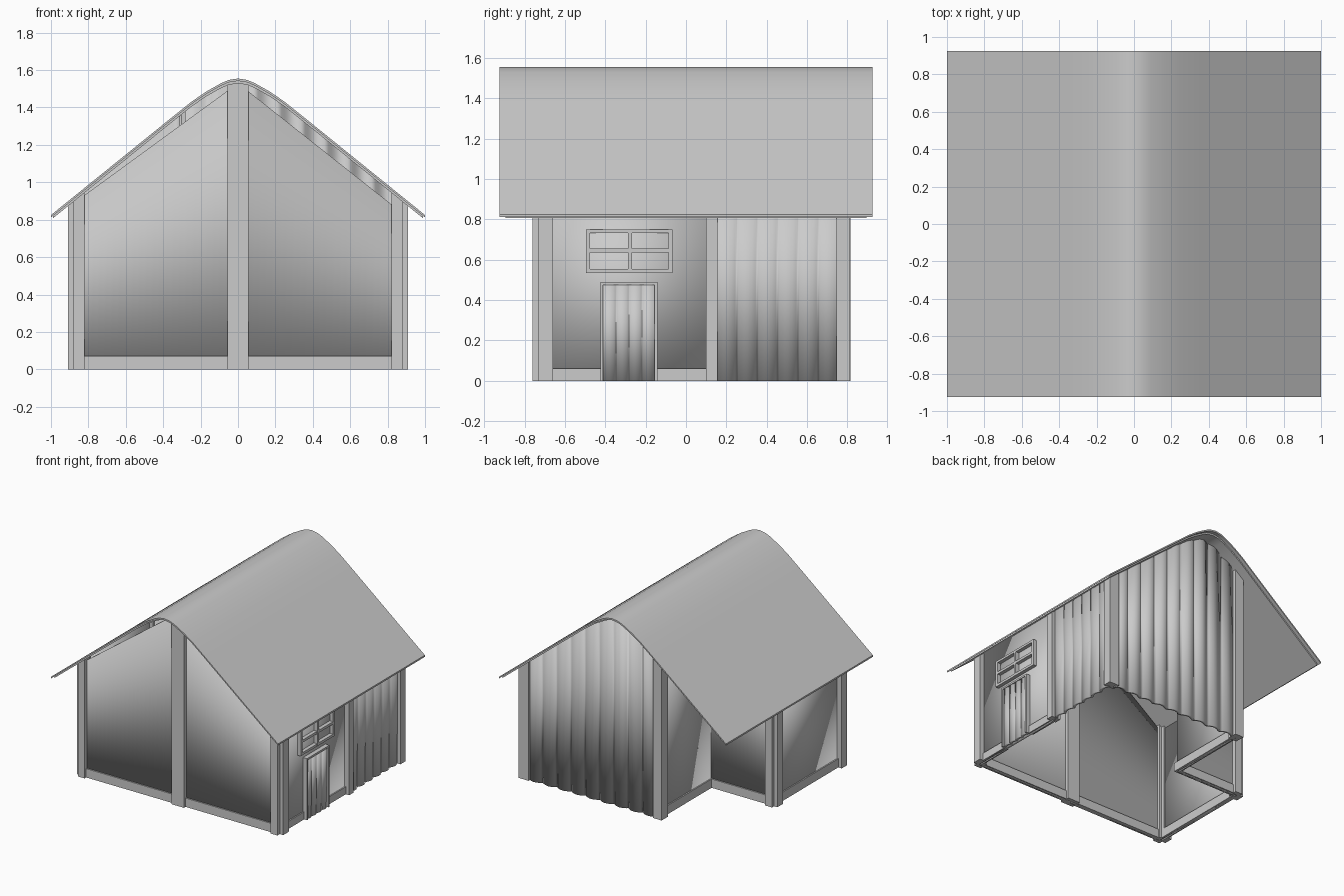
import bpy, bmesh, math

if "Cube" in bpy.data.objects:
    bpy.data.objects.remove(bpy.data.objects["Cube"])

# Half profile of the roof's upper surface (x, z)
ROOF = [(0, 1.555), (.05, 1.547), (.09, 1.53), (.17, 1.485), (.25, 1.43), (.35, 1.35), (1, .825)]


def roof_z(x):
    x = abs(x)
    for (x0, z0), (x1, z1) in zip(ROOF, ROOF[1:]):
        if x <= x1:
            return z0 + (z1 - z0) * (x - x0) / (x1 - x0)
    return ROOF[-1][1]


def under(x, y=0):
    return roof_z(x) - .024


def gable_top(x, y=0):
    # the front gable panel has straight slopes, lower on the right
    return min(under(x), 1.53 - (.79 if x > 0 else .73) * abs(x))


def finish(name, bm, smooth=False):
    bmesh.ops.recalc_face_normals(bm, faces=bm.faces)
    me = bpy.data.meshes.new(name)
    bm.to_mesh(me)
    bm.free()
    ob = bpy.data.objects.new(name, me)
    bpy.context.collection.objects.link(ob)
    if smooth:
        bpy.ops.object.select_all(action='DESELECT')
        bpy.context.view_layer.objects.active = ob
        ob.select_set(True)
        bpy.ops.object.shade_smooth_by_angle(angle=math.radians(30))
    return ob


def column(name, plan, top=under):
    """Extrude a plan outline from the ground up to a top function."""
    bm = bmesh.new()
    lo = [bm.verts.new((x, y, 0)) for x, y in plan]
    hi = [bm.verts.new((x, y, top(x, y))) for x, y in plan]
    n = len(plan)
    bm.faces.new(lo)
    bm.faces.new(hi)
    for i in range(n):
        j = (i + 1) % n
        bm.faces.new((lo[i], lo[j], hi[j], hi[i]))
    return finish(name, bm)


def post(name, x0, x1, y0, y1):
    return column(name, [(x0, y0), (x1, y0), (x1, y1), (x0, y1)])


def box(name, x0, x1, y0, y1, z0, z1):
    bm = bmesh.new()
    bmesh.ops.create_cube(bm, size=1)
    for v in bm.verts:
        v.co = ((x0, x1)[v.co.x > 0], (y0, y1)[v.co.y > 0], (z0, z1)[v.co.z > 0])
    return finish(name, bm)


def wall(name, path, top=under, thick=.02):
    """Thin sheet standing on a plan path."""
    bm = bmesh.new()
    rows = [(bm.verts.new((x, y, 0)), bm.verts.new((x, y, top(x, y)))) for x, y in path]
    for a, b in zip(rows, rows[1:]):
        bm.faces.new((a[0], b[0], b[1], a[1]))
    ob = finish(name, bm, True)
    m = ob.modifiers.new("thickness", 'SOLIDIFY')
    m.thickness = thick
    m.offset = 0
    return ob


def line(a, b, n=1):
    return [(a[0] + (b[0] - a[0]) * i / n, a[1] + (b[1] - a[1]) * i / n) for i in range(n + 1)]


def planks(a, b, count, out, depth=.02, seg=8):
    """Path of rounded vertical planks bulging toward 'out'."""
    pts = []
    for i, (x, y) in enumerate(line(a, b, count * seg)):
        d = depth * math.sin(math.pi * (i % seg) / seg)
        pts.append((x + out[0] * d, y + out[1] * d))
    return pts


def roof_layer(name, half_x, half_y, top, bottom):
    half = [x for x, z in ROOF[:-1]] + [half_x]
    xs = [-x for x in reversed(half[1:])] + half
    outline = [(x, roof_z(x) - top) for x in xs] + [(x, roof_z(x) - bottom) for x in reversed(xs)]
    n, m = len(outline), len(xs)
    bm = bmesh.new()
    f = [bm.verts.new((x, -half_y, z)) for x, z in outline]
    k = [bm.verts.new((x, half_y, z)) for x, z in outline]
    for i in range(n):
        j = (i + 1) % n
        bm.faces.new((f[i], f[j], k[j], k[i]))
    for i in range(m - 1):
        for r in (f, k):
            bm.faces.new((r[i], r[i + 1], r[n - 2 - i], r[n - 1 - i]))
    return finish(name, bm, True)


# Curved roof with a slightly shorter lining
roof_layer("roof", 1.0, .925, 0, .013)
roof_layer("roof_lining", .99, .895, .011, .026)

# Walls of the L-shaped plan
wall("front_wall", line((-.86, -.72), (.86, -.72), 48), gable_top)
wall("left_wall", line((-.86, -.72), (-.86, .13)))
wall("right_wall", line((.86, -.72), (.86, .13)))
wall("porch_back_wall", line((-.86, .13), (-.31, .13), 16))
wall("porch_side_wall", line((-.31, .13), (-.31, .77)))
wall("back_plank_wall", planks((.84, .77), (-.29, .77), 9, (0, 1), .025))
wall("right_plank_wall", planks((.865, .15), (.865, .755), 6, (1, 0)))

# Paired corner posts at the front
for s, side in ((-1, "left"), (1, "right")):
    post(f"front_{side}_post_a", s * .82, s * .88, -.76, -.69)
    post(f"front_{side}_post_b", s * .84, s * .91, -.73, -.66)

# Paired ridge post in the middle of the front
for s, side in ((-1, "left"), (1, "right")):
    post(f"front_ridge_post_{side}", 0, s * .055, -.76, -.68)

# Remaining posts
post("right_middle_post", .83, .91, .10, .155)
post("back_right_post", .82, .91, .745, .81)
post("porch_inner_post", -.355, -.28, .735, .815)
post("porch_outer_post_a", -.91, -.85, .08, .15)
post("porch_outer_post_b", -.88, -.82, .10, .175)

# Baseboards
box("front_baseboard_left", -.82, -.055, -.74, -.70, 0, .07)
box("front_baseboard_right", .055, .82, -.74, -.70, 0, .07)
box("left_baseboard", -.88, -.84, -.66, .08, 0, .07)
box("right_baseboard_front", .84, .88, -.66, -.42, 0, .06)
box("right_baseboard_back", .84, .88, -.14, .10, 0, .06)
box("porch_back_baseboard", -.82, -.29, .11, .15, 0, .07)
box("porch_side_baseboard", -.33, -.29, .15, .735, 0, .07)

# Plank door in a thin frame
wall("door", planks((.88, -.41), (.88, -.155), 4, (1, 0), .012), lambda x, y: .478)
box("door_frame_front", .86, .905, -.424, -.41, 0, .49)
box("door_frame_back", .86, .905, -.155, -.141, 0, .49)
box("door_frame_top", .86, .905, -.424, -.141, .476, .49)

# Four-pane window: outer frame and cross bars
for i, (y0, y1) in enumerate(((-.495, -.475), (-.287, -.268), (-.087, -.068))):
    box(f"window_upright_{i}", .86, .90, y0, y1, .535, .75)
for i, (z0, z1) in enumerate(((.535, .555), (.635, .655), (.732, .75))):
    box(f"window_rail_{i}", .86, .899, -.494, -.069, z0, z1)
